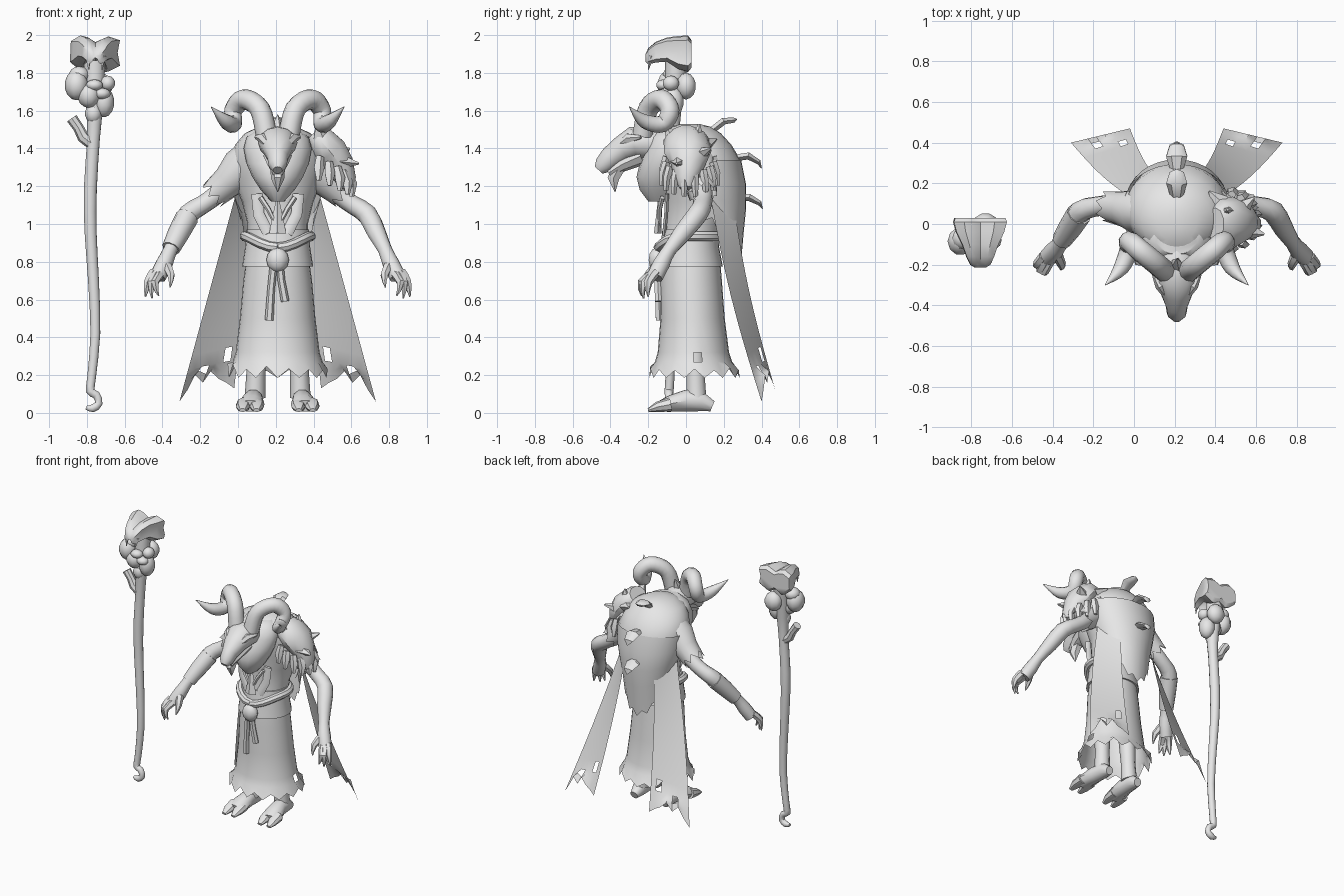
import bpy, bmesh, math, random
from mathutils import Vector

random.seed(4)
C = 0.21                      # centre line of the figure
TAU = math.tau
grey = bpy.data.materials.new("plain_grey")
grey.diffuse_color = (0.8, 0.8, 0.8, 1)


def make(name, verts, faces):
    me = bpy.data.meshes.new(name)
    bm = bmesh.new()
    vs = [bm.verts.new(v) for v in verts]
    for f in faces:
        bm.faces.new([vs[i] for i in f])
    bmesh.ops.recalc_face_normals(bm, faces=bm.faces)
    bm.to_mesh(me)
    bm.free()
    me.materials.append(grey)
    ob = bpy.data.objects.new(name, me)
    bpy.context.collection.objects.link(ob)
    return ob


def loft(name, rings, closed=True, caps=True, holes=()):
    n = len(rings[0])
    faces = []
    for i in range(len(rings) - 1):
        for j in range(n if closed else n - 1):
            if (i, j) not in holes:
                k = (j + 1) % n
                faces.append((i * n + j, i * n + k, i * n + n + k, i * n + n + j))
    if caps:
        faces += [tuple(range(n)), tuple(range((len(rings) - 1) * n, len(rings) * n))]
    return make(name, [p for r in rings for p in r], faces)


def smooth_path(pts, k):
    out = []
    for i in range(len(pts) - 1):
        a, b, c, d = (pts[min(max(i + o, 0), len(pts) - 1)] for o in (-1, 0, 1, 2))
        for s in range(k):
            t = s / k
            out.append(tuple(0.5 * (2 * q + (r - p) * t + (2 * p - 5 * q + 4 * r - w) * t * t
                       + (3 * q - p - 3 * r + w) * t ** 3) for p, q, r, w in zip(a, b, c, d)))
    return out + [pts[-1]]


def tube(name, pts, n=8, k=1, s=None, jag=0):
    """Points are (x, y, z, r) or (x, y, z, ra, rb); s mirrors x about the centre line."""
    pts = [p if len(p) == 5 else (*p, p[3]) for p in pts]
    if s:
        pts = [(C + s * p[0], *p[1:]) for p in pts]
    if k > 1:
        pts = smooth_path(pts, k)
    P = [Vector(p[:3]) for p in pts]
    rings, side = [], None
    for i, p in enumerate(P):
        t = (P[min(i + 1, len(P) - 1)] - P[max(i - 1, 0)]).normalized()
        if side is None:
            side = t.cross(Vector((0, 0, 1))) if abs(t.z) < 0.9 else Vector((1, 0, 0))
        side = (side - t * side.dot(t)).normalized()
        up = t.cross(side)
        ra, rb = max(pts[i][3], 0.002), max(pts[i][4], 0.002)
        last = jag if i == len(P) - 1 else 0
        rings.append([p + side * math.cos(TAU * j / n) * ra + up * math.sin(TAU * j / n) * rb
                      + t * (last * (j % 2)) for j in range(n)])
    return loft(name, rings, caps=not jag)


def blob(name, loc, rad, n=12, m=8):
    x, y, z = loc
    rings = []
    for i in range(m + 1):
        a = math.pi * min(max(i / m, 0.02), 0.98)
        rings.append([(x + rad[0] * math.sin(a) * math.cos(TAU * j / n),
                       y + rad[1] * math.sin(a) * math.sin(TAU * j / n),
                       z + rad[2] * math.cos(a)) for j in range(n)])
    return loft(name, rings)


def oval(z, front, back, rx, n=28, a0=0.0, a1=TAU, zf=None):
    full = a1 - a0 > 6
    pts = []
    for j in range(n):
        a = a0 + (a1 - a0) * j / (n if full else n - 1)
        pts.append((C + rx * math.cos(a), (front + back) / 2 + (back - front) / 2 * math.sin(a),
                    z + (zf(j) if zf else 0)))
    return pts


# Hunched body, shield-shaped cowl and waist
loft("hunched_body", [oval(*r, n=24) for r in (
    (0.90, -0.12, 0.17, 0.16), (1.0, -0.11, 0.20, 0.16), (1.12, -0.11, 0.27, 0.19),
    (1.24, -0.13, 0.31, 0.242), (1.34, -0.14, 0.288, 0.255), (1.42, -0.15, 0.24, 0.225),
    (1.48, -0.14, 0.185, 0.175), (1.515, -0.09, 0.13, 0.10), (1.53, -0.02, 0.07, 0.04))])
loft("cowl", [oval(*r, n=16) for r in (
    (1.12, -0.20, -0.06, 0.035), (1.18, -0.245, -0.03, 0.09), (1.25, -0.262, 0.0, 0.135),
    (1.32, -0.245, 0.02, 0.165), (1.40, -0.215, 0.03, 0.18), (1.46, -0.19, 0.04, 0.165),
    (1.50, -0.15, 0.04, 0.11))])
loft("waist_wrap", [oval(*r) for r in ((0.775, -0.15, 0.195, 0.188), (0.88, -0.135, 0.175, 0.172),
                                       (0.97, -0.125, 0.17, 0.165))])

# Ragged skirt
loft("skirt", [oval(*r) for r in ((0.82, -0.13, 0.18, 0.165), (0.7, -0.138, 0.19, 0.182),
                                  (0.5, -0.135, 0.205, 0.2), (0.32, -0.15, 0.228, 0.222),
                                  (0.27, -0.165, 0.245, 0.238))]
     + [oval(0.22, -0.195, 0.285, 0.265, zf=lambda j: -0.035 if j % 2 else random.uniform(0, 0.05))],
     caps=False, holes=((3, 0),))

# Back cape tapering to a ragged point
A0, A1 = 0.05, math.pi - 0.05
loft("back_cape", [oval(z, -0.1, b, rx, 17, A0, A1,
     lambda j: -d * math.sin(math.pi * j / 16) ** 1.5 + (jag if j % 2 else 0)) for z, b, rx, d, jag in (
    (1.34, 0.292, 0.26, 0, 0), (1.23, 0.318, 0.25, 0.02, 0), (1.14, 0.318, 0.228, 0.06, 0),
    (1.08, 0.305, 0.212, 0.13, 0), (1.02, 0.285, 0.197, 0.30, 0.04))], closed=False, caps=False)

# Spines along the back
for y, z, dy, dz, e in ((0.13, 1.49, 0.07, 0.055, 0.01), (0.26, 1.35, 0.07, 0.01, -0.065),
                        (0.28, 1.14, 0.055, 0.0, -0.06)):
    tube("back_spine", [(C, y, z, 0.03, 0.02), (C, y + dy, z + dz, 0.052, 0.022),
                        (C, y + dy + 0.055, z + dz + e * 0.5, 0.035, 0.015),
                        (C, y + dy + 0.07, z + dz + e, 0.002)], 6)

# Head: skull, jaw, beard and crest
tube("head", [(C, -0.12, 1.40, 0.09, 0.09), (C, -0.20, 1.43, 0.10, 0.09), (C, -0.28, 1.43, 0.105, 0.085),
              (C, -0.34, 1.395, 0.08, 0.07), (C, -0.40, 1.35, 0.055, 0.06),
              (C, -0.44, 1.31, 0.048, 0.048), (C, -0.462, 1.285, 0.025, 0.028)], 12)
tube("jaw", [(C, -0.24, 1.36, 0.075, 0.05), (C, -0.34, 1.315, 0.055, 0.04), (C, -0.41, 1.27, 0.03, 0.025)], 8)
tube("beard", [(C, -0.35, 1.31, 0.04), (C, -0.385, 1.24, 0.035), (C, -0.375, 1.17, 0.002)], 6)
tube("crest", [(C, -0.21, 1.48, 0.04), (C, -0.19, 1.53, 0.025), (C, -0.17, 1.58, 0.002)], 5)

for s in (-1, 1):
    tube("brow", [(0.04, -0.36, 1.41, 0.02), (0.08, -0.30, 1.455, 0.028), (0.115, -0.24, 1.46, 0.01)], 6, 1, s)
    # Curled horn
    tube("horn", [(0.06, -0.23, 1.47, 0.056), (0.095, -0.20, 1.61, 0.055), (0.18, -0.13, 1.66, 0.054),
                  (0.235, -0.085, 1.60, 0.05), (0.235, -0.125, 1.53, 0.046), (0.275, -0.22, 1.545, 0.038),
                  (0.352, -0.30, 1.62, 0.002)], 10, 4, s)
    # Sleeve and arm
    tube("sleeve", [(0.13, 0.05, 1.36, 0.10), (0.19, 0.06, 1.30, 0.11), (0.26, 0.075, 1.225, 0.088),
                    (0.32, 0.085, 1.175, 0.075)], 14, 1, s, 0.045)
    tube("arm", [(0.16, 0.06, 1.30, 0.06), (0.31, 0.09, 1.165, 0.052), (0.40, 0.085, 1.10, 0.05),
                 (0.475, 0.06, 1.05, 0.055), (0.525, -0.02, 0.95, 0.05), (0.57, -0.09, 0.86, 0.038),
                 (0.60, -0.13, 0.79, 0.046), (0.635, -0.165, 0.72, 0.045)], 10, 2, s)
    # Clawed fingers
    for x, y, z in ((0.70, -0.20, 0.615), (0.665, -0.225, 0.605), (0.63, -0.235, 0.62)):
        tube("finger", [(0.63 + (x - 0.66) * 0.6, -0.16, 0.745, 0.026), ((x + 0.65) / 2 + 0.012, y, 0.69, 0.023),
                        (x, y, z, 0.004)], 6, 2, s)
    tube("thumb", [(0.595, -0.14, 0.79, 0.028), (0.565, -0.20, 0.73, 0.022), (0.57, -0.225, 0.665, 0.003)], 6, 2, s)
    # Leg and two-toed foot
    tube("leg", [(0.11, 0.04, 0.45, 0.06), (0.115, 0.05, 0.22, 0.05), (0.12, 0.055, 0.08, 0.055)], 10, 1, s)
    tube("foot", [(0.125, 0.14, 0.035, 0.03, 0.03), (0.125, 0.08, 0.06, 0.05, 0.055),
                  (0.13, 0.0, 0.065, 0.055, 0.06), (0.138, -0.08, 0.05, 0.068, 0.045),
                  (0.145, -0.13, 0.036, 0.064, 0.032)], 10, 1, s)
    for x in (0.108, 0.182):
        tube("toe", [(x, -0.08, 0.045, 0.038), (x + 0.002, -0.15, 0.032, 0.037, 0.028),
                     (x + 0.004, -0.2, 0.014, 0.018, 0.01)], 8, 1, s)
    # Long coat tail with holes and torn hem
    lift = (0, 0.05, 0.12, 0.07, 0.12, 0.07, 0.04, 0.0)
    rows = []
    for i in range(15):
        v = i / 14
        row = []
        for j in range(8):
            u = j / 7
            top = Vector((0.21, 0.12, 1.2)).lerp(Vector((0.11, 0.24, 1.2)), u)
            low = Vector((0.52, 0.40, 0.06)).lerp(Vector((0.23, 0.47, 0.13)), u)
            p = top.lerp(low, v)
            row.append((C + s * p.x, p.y - 0.025 * math.sin(math.pi * v),
                        p.z + lift[j] * max(0, v - 0.85) / 0.15))
        rows.append(row)
    loft("coat_tail", rows, closed=False, caps=False, holes=((11, 5), (12, 2)))
    # Chest strap and lapel
    tube("chest_strap", [(0.09, -0.125, 1.14, 0.014), (0.05, -0.14, 1.08, 0.014), (0.0, -0.14, 0.98, 0.01)], 6, 1, s)
    tube("lapel", [(0.11, -0.10, 1.16, 0.03, 0.012), (0.10, -0.105, 1.05, 0.03, 0.012),
                   (0.05, -0.115, 0.95, 0.03, 0.012)], 6, 1, s)

# Forearm cuff on one arm
tube("forearm_cuff", [(0.48, 0.05, 1.035, 0.062), (0.525, -0.02, 0.95, 0.058), (0.565, -0.08, 0.87, 0.049)], 10, 1, -1)

# Pendant, rope belt, knot and tails
tube("pendant", [(C, -0.14, 1.12, 0.01), (C, -0.145, 1.03, 0.03, 0.015), (C, -0.15, 0.95, 0.045, 0.02)], 4)
rope = []
for j in range(25):
    a = TAU * j / 24 - math.pi / 2
    rope.append((C + 0.175 * math.cos(a), 0.02 + 0.165 * math.sin(a),
                 0.935 - 0.06 * max(0, -math.sin(a)) ** 3, 0.027))
tube("rope_belt", rope, 8)
blob("knot", (C, -0.155, 0.81), (0.06, 0.045, 0.065), 10, 6)
tube("rope_tail", [(C - 0.02, -0.155, 0.80, 0.02), (C - 0.035, -0.145, 0.65, 0.02), (C - 0.045, -0.14, 0.49, 0.023)], 6)
tube("rope_tail", [(C + 0.01, -0.155, 0.80, 0.02), (C + 0.02, -0.15, 0.70, 0.02), (C + 0.04, -0.145, 0.59, 0.022)], 6)

# Shoulder guard: animal skull with spikes and hanging teeth
tube("shoulder_skull", [(0.40, 0.0, 1.48, 0.08, 0.06), (0.43, 0.0, 1.45, 0.12, 0.08), (0.49, 0.01, 1.38, 0.125, 0.095),
                        (0.54, 0.01, 1.31, 0.09, 0.08), (0.575, 0.0, 1.23, 0.06, 0.055),
                        (0.59, 0.0, 1.19, 0.035, 0.03)], 10)
for a, b in (((0.44, -0.07, 1.44), (0.42, -0.11, 1.54)), ((0.46, 0.06, 1.43), (0.46, 0.07, 1.53)),
             ((0.52, 0.07, 1.37), (0.59, 0.13, 1.40)), ((0.55, -0.03, 1.33), (0.64, -0.05, 1.32)),
             ((0.42, 0.1, 1.42), (0.37, 0.16, 1.45))):
    tube("shoulder_spike", [(*a, 0.055, 0.04), (*b, 0.006)], 5)
for j in range(10):
    a = -1.8 + 3.6 * j / 9
    x, y = 0.46 + 0.12 * math.cos(a), 0.02 + 0.125 * math.sin(a)
    z = 1.34 - 0.07 * math.cos(a)
    tube("hanging_tooth", [(x, y, z, 0.022), (x + 0.025 * math.cos(a), y + 0.02 * math.sin(a), z - 0.06, 0.03, 0.02),
                           (x + 0.025 * math.cos(a), y + 0.025 * math.sin(a), z - 0.125, 0.013)], 5)

# Staff with hooked foot, twig and knotted top
tube("staff", [(-0.805, -0.09, 0.028, 0.01), (-0.77, -0.09, 0.024, 0.022), (-0.737, -0.09, 0.05, 0.021),
               (-0.75, -0.09, 0.095, 0.022), (-0.782, -0.09, 0.115, 0.024), (-0.775, -0.085, 0.19, 0.024),
               (-0.755, -0.08, 0.42, 0.027), (-0.765, -0.075, 0.70, 0.03), (-0.78, -0.07, 0.95, 0.033),
               (-0.782, -0.07, 1.18, 0.036), (-0.765, -0.07, 1.45, 0.035), (-0.76, -0.07, 1.60, 0.045),
               (-0.76, -0.05, 1.86, 0.06)], 10, 2)
tube("twig", [(-0.78, -0.07, 1.43, 0.032), (-0.82, -0.07, 1.46, 0.032), (-0.845, -0.07, 1.51, 0.028),
              (-0.88, -0.07, 1.56, 0.03)], 8)
for p, r in (((-0.855, -0.085, 1.735), (0.063, 0.07, 0.08)), ((-0.84, -0.07, 1.79), (0.055, 0.055, 0.045)),
             ((-0.73, 0.0, 1.73), (0.065, 0.055, 0.07)), ((-0.71, -0.07, 1.645), (0.055, 0.06, 0.08)),
             ((-0.765, -0.08, 1.585), (0.045, 0.045, 0.055)), ((-0.79, -0.10, 1.68), (0.06, 0.06, 0.065)),
             ((-0.76, -0.12, 1.735), (0.045, 0.04, 0.03)), ((-0.69, -0.08, 1.745), (0.04, 0.045, 0.04)),
             ((-0.72, -0.11, 1.69), (0.045, 0.04, 0.03))):
    blob("staff_knot", p, r, 10, 7)

# Beast skull on the staff, with an open mouth and fangs
section = ((-0.13, 0.06), (-0.08, 0.09), (-0.04, 0.08), (0.0, 0.055), (0.07, 0.085), (0.13, 0.065), (0.118, 0.0),
           (0.13, -0.07), (0.07, -0.10), (0.05, -0.03), (0.0, 0.0), (-0.05, -0.03), (-0.08, -0.095), (-0.135, -0.05))
loft("staff_skull", [[(-0.755 + u * sx, y, z + w * (sz if w > 0 else sl) - (fill if 8 < i < 12 else 0))
                      for i, (u, w) in enumerate(section)] for y, sx, sz, sl, z, fill in (
    (0.03, 0.95, 0.75, 0.7, 1.905, 0.055), (0.01, 1.0, 1.0, 1.0, 1.908, 0.075), (-0.04, 0.9, 0.95, 0.9, 1.91, 0.06),
    (-0.10, 0.68, 0.75, 0.6, 1.92, 0.01), (-0.16, 0.52, 0.55, 0.6, 1.915, 0), (-0.20, 0.38, 0.4, 0.5, 1.895, 0),
    (-0.215, 0.2, 0.2, 0.2, 1.88, 0))])
for s in (-1, 1):
    tube("fang", [(-0.755 + s * 0.04, -0.185, 1.89, 0.018), (-0.755 + s * 0.035, -0.20, 1.815, 0.002)], 5)

bpy.ops.object.select_all(action='SELECT')
bpy.context.view_layer.objects.active = bpy.context.selected_objects[0]
bpy.ops.object.shade_smooth_by_angle(angle=math.radians(40))
